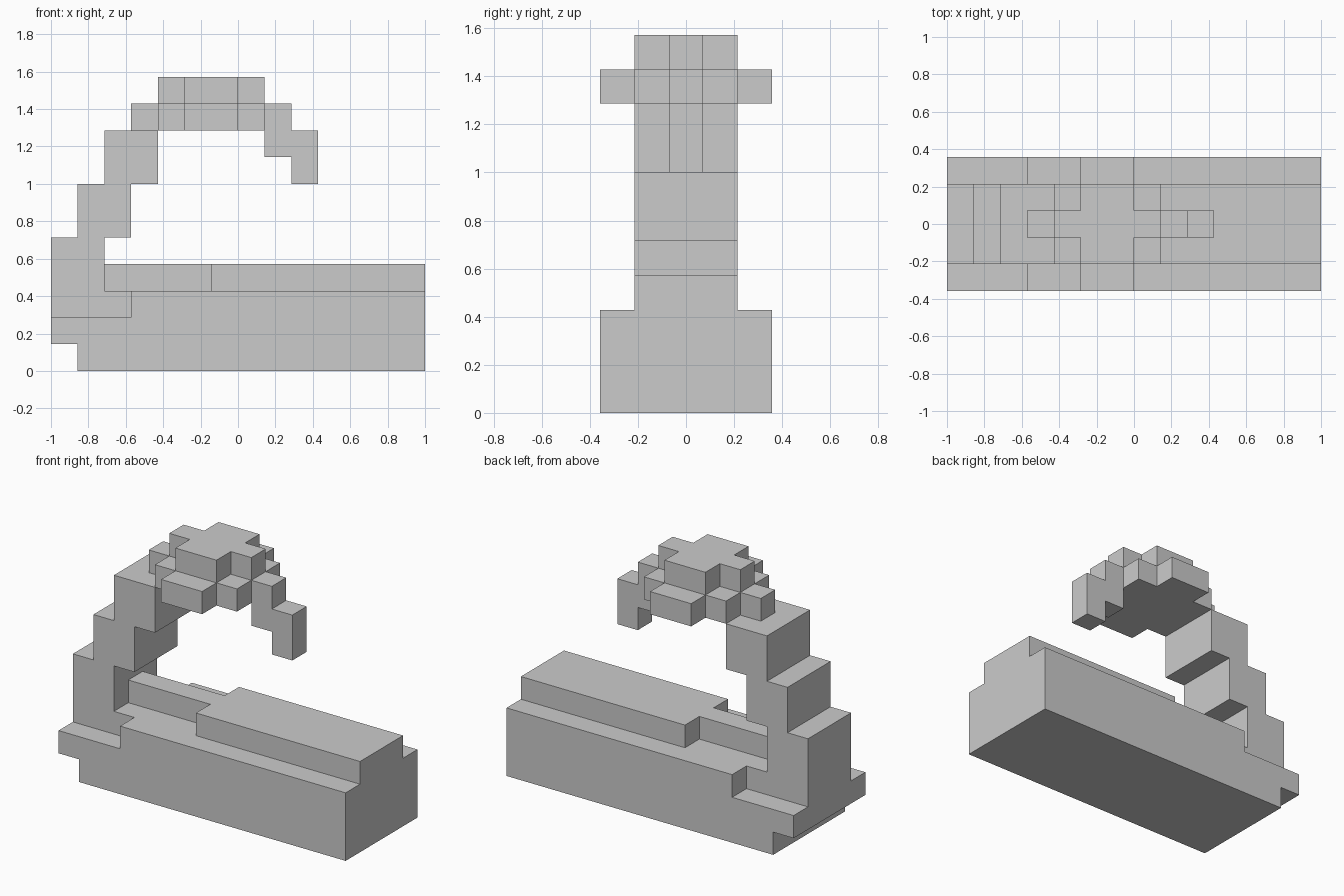
import bpy, bmesh, math
from mathutils import Vector

if "Cube" in bpy.data.objects:
    bpy.data.objects.remove(bpy.data.objects["Cube"])

U = 2 / 14  # one block

# Each part is a list of blocks: (x0, x1, width in y (odd, centred), z0, z1) in block units
PARTS = {
    "base": [(-6, 7, 5, 0, 1), (-7, 7, 5, 1, 2), (-4, 7, 5, 2, 3), (-5, -4, 3, 2, 3)],
    "bed_top": [(-1, 7, 3, 3, 4), (-5, -1, 1, 3, 4)],
    "curved_arm": [(-7, -5, 3, 2, 5), (-6, -4, 3, 5, 7), (-5, -3, 3, 7, 9)],
    "canopy": [(-4, 2, 1, 9, 10), (-3, 1, 3, 9, 10), (-2, 0, 5, 9, 10),
               (-3, 1, 1, 10, 11), (-2, 0, 3, 10, 11)],
    "hook": [(1, 2, 1, 8, 9), (2, 3, 1, 7, 9)],
}


def cells_of(blocks):
    return {(x, y, z)
            for x0, x1, w, z0, z1 in blocks
            for x in range(x0, x1)
            for y in range(-(w // 2), w // 2 + 1)
            for z in range(z0, z1)}


cells = {name: cells_of(blocks) for name, blocks in PARTS.items()}
solid = set().union(*cells.values())


def build(name, part):
    """Skin a part with outward faces only where it meets open air."""
    bm = bmesh.new()
    for c in part:
        for axis in range(3):
            for s in (-1, 1):
                n = [0, 0, 0]
                n[axis] = s
                if tuple(a + b for a, b in zip(c, n)) in solid:
                    continue
                a, b = Vector(), Vector()
                a[(axis + 1) % 3] = 0.5
                b[(axis + 2) % 3] = 0.5 * s
                mid = Vector(c) + Vector((0.5, 0, 0.5)) + Vector(n) * 0.5
                bm.faces.new([bm.verts.new((mid + p) * U)
                              for p in (-a - b, a - b, a + b, -a + b)])
    bmesh.ops.remove_doubles(bm, verts=bm.verts, dist=1e-4)
    # Merge flat areas into single faces
    bmesh.ops.dissolve_limit(bm, angle_limit=math.radians(1),
                             verts=bm.verts, edges=bm.edges)
    mesh = bpy.data.meshes.new(name)
    bm.to_mesh(mesh)
    bm.free()
    bpy.context.collection.objects.link(bpy.data.objects.new(name, mesh))


for name, part in cells.items():
    build(name, part)
